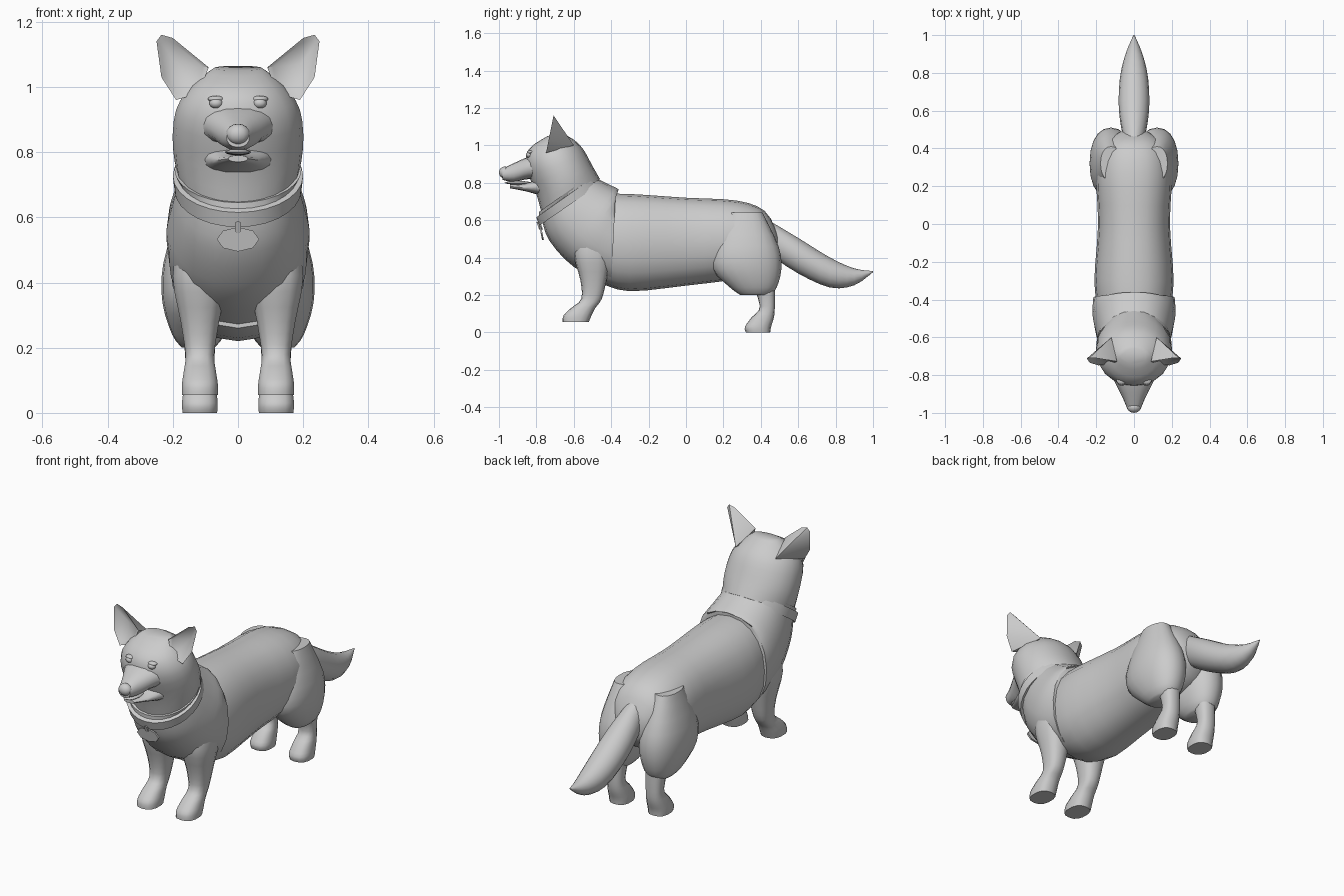
import bpy, bmesh, math
from mathutils import Vector

cube = bpy.data.objects.get("Cube")
if cube:
    bpy.data.objects.remove(cube)

COLOUR = (0.6, 0.6, 0.6, 1)
grey = bpy.data.materials.new("plain grey")
grey.diffuse_color = COLOUR
grey.use_nodes = True
grey.node_tree.nodes["Principled BSDF"].inputs["Base Color"].default_value = COLOUR

LENGTHWISE = Vector((0, 1, 0))
UPRIGHT = Vector((0, 0, 1))


def finish(name, bm, angle=50):
    """Turn a bmesh into a shaded object."""
    bmesh.ops.recalc_face_normals(bm, faces=bm.faces)
    mesh = bpy.data.meshes.new(name)
    bm.to_mesh(mesh)
    bm.free()
    mesh.materials.append(grey)
    obj = bpy.data.objects.new(name, mesh)
    bpy.context.collection.objects.link(obj)
    bpy.ops.object.select_all(action='DESELECT')
    obj.select_set(True)
    bpy.context.view_layer.objects.active = obj
    bpy.ops.object.shade_smooth_by_angle(angle=math.radians(angle))


def blend(rows, steps=3):
    """Add in-between sections along a smooth curve through the given ones."""
    rows = [Vector(row) for row in rows]
    padded = [rows[0]] + rows + [rows[-1]]
    result = []
    for before, start, end, after in zip(padded, padded[1:], padded[2:], padded[3:]):
        leave, arrive = (end - before) / 2, (after - start) / 2
        for step in range(steps):
            t = step / steps
            ease = t * t * (3 - 2 * t)
            bend = leave * t * (1 - t) ** 2 - arrive * t * t * (1 - t)
            result.append(start.lerp(end, ease) + bend)
    return result + [rows[-1]]


def loft(name, sections, x=0, sides=20, power=0.9, angle=50):
    """Skin rounded sections: two end points in y, z and a half width."""
    bm = bmesh.new()
    rings = []
    for y1, z1, y2, z2, width in sections:
        first, last = Vector((x, y1, z1)), Vector((x, y2, z2))
        middle, half = (first + last) / 2, (first - last) / 2
        ring = []
        for i in range(sides):
            turn = math.tau * i / sides
            c, s = (math.copysign(abs(value) ** power, value)
                    for value in (math.cos(turn), math.sin(turn)))
            ring.append(bm.verts.new(middle + half * c + Vector((width * s, 0, 0))))
        rings.append(ring)
    for low, high in zip(rings, rings[1:]):
        for i in range(sides):
            j = (i + 1) % sides
            bm.faces.new((low[i], low[j], high[j], high[i]))
    bm.faces.new(rings[0])
    bm.faces.new(rings[-1])
    finish(name, bm, angle)


def tube(name, points, axis, **options):
    """Loft along centres in y, z, with a half size along the axis and a half width."""
    sections = []
    for y, z, half, width in blend(points):
        dy, dz = axis.yz * half
        sections.append((y + dy, z + dz, y - dy, z - dz, width))
    loft(name, sections, **options)


def ball(name, centre, size):
    bm = bmesh.new()
    bmesh.ops.create_uvsphere(bm, u_segments=12, v_segments=8, radius=1)
    bmesh.ops.scale(bm, vec=size, verts=bm.verts)
    bmesh.ops.translate(bm, vec=centre, verts=bm.verts)
    finish(name, bm)


def ear(name, side):
    """Cupped ear: an outer rim, a hollow front and a tapering back."""
    rim = [Vector(point) for point in (
        (.09, 1.06), (.2, 1.15), (.235, 1.16), (.25, 1.14), (.235, 1.03), (.19, .96), (.12, .98))]
    heart = sum(rim, Vector((0, 0))) / len(rim)
    bm = bmesh.new()

    def ring(scale, front):
        """Copy of the rim, leaning back towards the tip."""
        points = [heart.lerp(point, scale) for point in rim]
        return [bm.verts.new((p.x * side, front + (p.y - 1) / 5, p.y)) for p in points]

    outer, inner = ring(1, -.74), ring(.82, -.73)
    hollow = bm.verts.new((heart.x * side, -.68, heart.y))
    root = bm.verts.new((.12 * side, -.6, 1))
    for i in range(len(rim)):
        j = (i + 1) % len(rim)
        bm.faces.new((outer[i], outer[j], inner[j], inner[i]))
        bm.faces.new((inner[i], inner[j], hollow))
        bm.faces.new((outer[j], outer[i], root))
    finish(name, bm, 40)


# Trunk, from shoulders to rump
tube("body", [
    (-.45, .5, .24, .19),
    (-.3, .48, .26, .21),
    (0, .485, .235, .19),
    (.27, .495, .21, .2),
    (.42, .49, .16, .16),
    (.49, .47, .06, .07)], UPRIGHT)

# Chest fur, from the collar back over the shoulders
loft("chest", blend([
    (-.77, .6, -.47, .82, .18),
    (-.73, .49, -.41, .79, .2),
    (-.6, .35, -.36, .765, .22),
    (-.4, .25, -.375, .76, .215)]))

# Neck and skull, rising from the collar
loft("head", blend([
    (-.76, .59, -.46, .82, .18),
    (-.8, .74, -.5, .89, .2),
    (-.855, .88, -.55, .98, .19),
    (-.84, .98, -.6, 1.03, .14),
    (-.74, 1.05, -.66, 1.065, .075)]), power=1)

# Muzzle, open jaw, tongue and nose
tube("muzzle", [
    (-.76, .885, .075, .14),
    (-.84, .88, .06, .1),
    (-.92, .855, .05, .06),
    (-.98, .845, .03, .035)], UPRIGHT, sides=16)
tube("lower_jaw", [
    (-.77, .78, .05, .11),
    (-.86, .775, .02, .07),
    (-.94, .78, .01, .03)], UPRIGHT, sides=16)
ball("tongue", (0, -.9, .8), (.04, .07, .01))
ball("nose", (0, -.97, .855), (.037, .03, .032))

# Collar with its upper trim, and the hanging tag
loft("collar", [
    (-.76, .59, -.47, .8, .17),
    (-.785, .57, -.45, .8, .195),
    (-.8, .615, -.48, .84, .2),
    (-.78, .63, -.49, .835, .18)], sides=28, power=1, angle=35)
loft("collar_trim", [
    (-.785, .625, -.485, .84, .186),
    (-.785, .645, -.495, .85, .195),
    (-.76, .65, -.5, .85, .17)], sides=28, power=1, angle=35)
loft("tag", [
    (-.785, .57, -.77, .495, .065),
    (-.775, .57, -.76, .495, .065)], sides=8, power=1, angle=30)
loft("tag_loop", [
    (-.8, .59, -.785, .55, .01),
    (-.78, .59, -.765, .55, .01)], sides=8, angle=30)

# Tail, drooping and lifting to a point
tube("tail", [
    (.44, .51, .09, .055),
    (.6, .41, .095, .08),
    (.77, .32, .08, .075),
    (.9, .297, .045, .045),
    (1, .325, .003, .003)], UPRIGHT, sides=16, power=1)

# Paired parts
for label, side in (("left", 1), ("right", -1)):
    ear(label + "_ear", side)
    ball(label + "_eye", (.067 * side, -.838, .95), (.021, .018, .016))
    ball(label + "_brow", (.067 * side, -.83, .963), (.026, .02, .01))
    tube(label + "_front_leg", [
        (-.5, .56, .08, .06),
        (-.5, .42, .1, .085),
        (-.495, .28, .07, .06),
        (-.505, .18, .055, .045),
        (-.55, .13, .065, .05),
        (-.58, .09, .075, .056),
        (-.59, .055, .07, .056)], LENGTHWISE, x=.117 * side, sides=14, power=.8)
    tube(label + "_thigh", [
        (.32, .64, .09, .055),
        (.32, .46, .175, .107),
        (.325, .34, .185, .11),
        (.36, .24, .125, .08),
        (.37, .2, .08, .05)], LENGTHWISE, x=.122 * side)
    tube(label + "_hind_leg", [
        (.41, .28, .065, .055),
        (.435, .14, .04, .044),
        (.41, .08, .06, .05),
        (.385, .03, .07, .056),
        (.385, 0, .065, .054)], LENGTHWISE, x=.117 * side, sides=14, power=.8)
